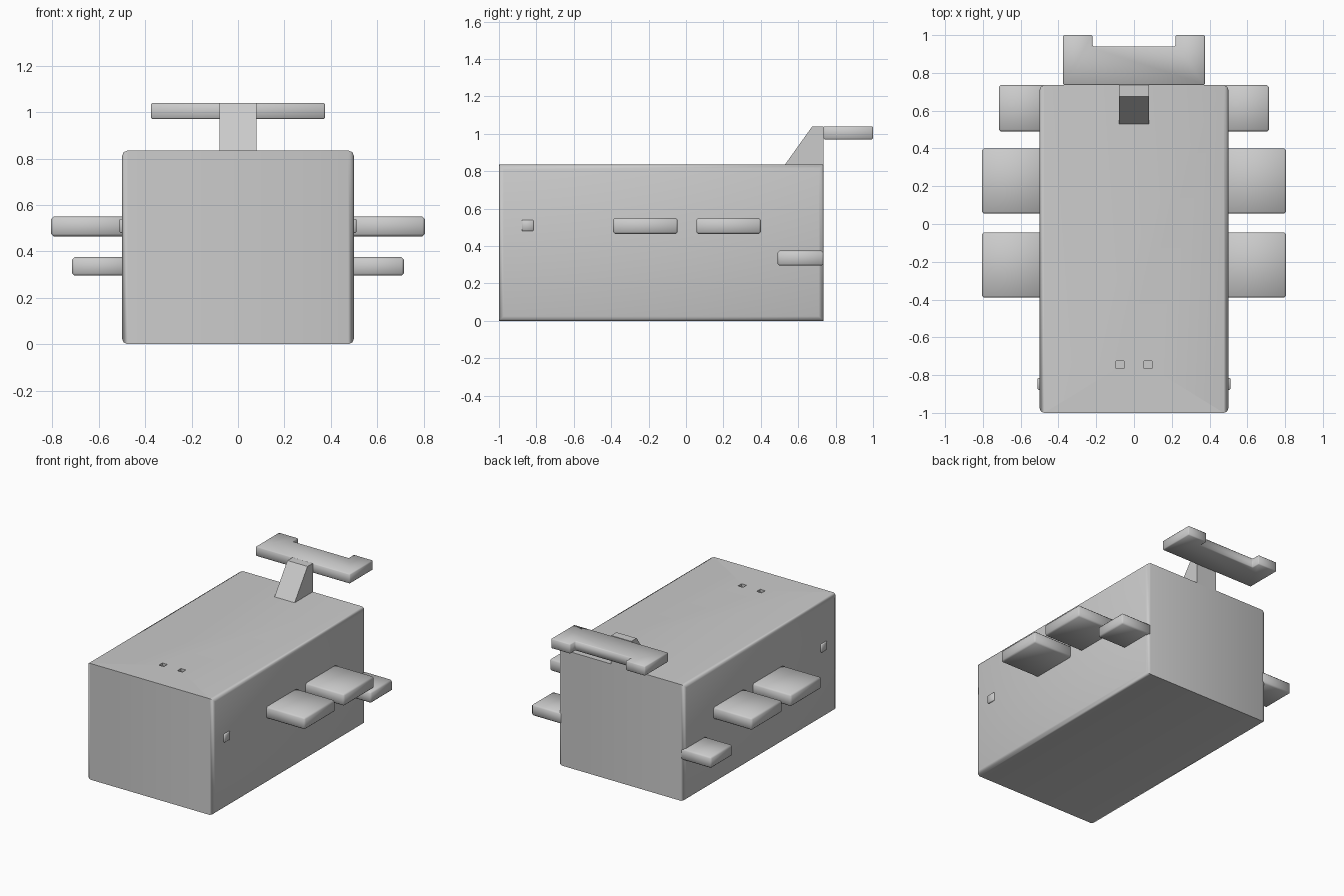
import bpy, bmesh, math

if "Cube" in bpy.data.objects:
    bpy.data.objects.remove(bpy.data.objects["Cube"])

grey = bpy.data.materials.new("plain_grey")
grey.diffuse_color = (0.6, 0.6, 0.6, 1)
grey.use_nodes = True
grey.node_tree.nodes["Principled BSDF"].inputs["Base Color"].default_value = grey.diffuse_color


def prism(name, outline, lo, hi, axis="Z"):
    """Extrude a 2D outline: (x, y) along Z, or (y, z) along X."""
    bm = bmesh.new()
    put = (lambda p, t: (p[0], p[1], t)) if axis == "Z" else (lambda p, t: (t, p[0], p[1]))
    face = bm.faces.new([bm.verts.new(put(p, lo)) for p in outline])
    ext = bmesh.ops.extrude_face_region(bm, geom=[face])
    step = (0, 0, hi - lo) if axis == "Z" else (hi - lo, 0, 0)
    bmesh.ops.translate(bm, vec=step, verts=[g for g in ext["geom"] if isinstance(g, bmesh.types.BMVert)])
    bmesh.ops.recalc_face_normals(bm, faces=bm.faces)
    me = bpy.data.meshes.new(name)
    bm.to_mesh(me)
    bm.free()
    ob = bpy.data.objects.new(name, me)
    bpy.context.collection.objects.link(ob)
    me.materials.append(grey)
    return ob


def box(name, x0, x1, y0, y1, z0, z1):
    return prism(name, [(x0, y0), (x1, y0), (x1, y1), (x0, y1)], z0, z1)


def soften(ob, width, keep=lambda d: True, segments=1):
    """Bevel the edges whose direction passes the rule."""
    bm = bmesh.new()
    bm.from_mesh(ob.data)
    edges = [e for e in bm.edges if keep((e.verts[1].co - e.verts[0].co).normalized())]
    bmesh.ops.bevel(bm, geom=edges, offset=width, segments=segments, profile=0.5, affect="EDGES")
    bm.to_mesh(ob.data)
    bm.free()


# Body: rounded along its long and upright edges
body = box("body", -0.5, 0.5, -1, 0.735, 0, 0.835)
soften(body, 0.025, lambda d: abs(d.x) < 0.5, 2)

# Blowholes: shallow square recesses near the front
for s in (-1, 1):
    cutter = box("blowhole_cutter", s * 0.074 - 0.02, s * 0.074 + 0.02, -0.765, -0.725, 0.815, 0.9)
    cutter.hide_render = True
    cutter.hide_viewport = True
    mod = body.modifiers.new("blowhole", "BOOLEAN")
    mod.operation = "DIFFERENCE"
    mod.object = cutter

# Side fins and eyes, one set per side
for s, side in ((1, "right"), (-1, "left")):
    for name, reach, y0, y1, z0, z1 in (
            ("front_fin", 0.805, -0.39, -0.045, 0.465, 0.55),
            ("middle_fin", 0.805, 0.055, 0.4, 0.465, 0.55),
            ("rear_fin", 0.715, 0.49, 0.735, 0.295, 0.375)):
        x0, x1 = sorted((s * 0.47, s * reach))
        soften(box(f"{side}_{name}", x0, x1, y0, y1, z0, z1), 0.01)
    x0, x1 = sorted((s * 0.48, s * 0.51))
    soften(box(f"{side}_eye", x0, x1, -0.878, -0.815, 0.48, 0.54), 0.004)

# Tail stalk: sloped wedge
prism("tail_stalk", [(0.525, 0.83), (0.735, 0.83), (0.735, 1.04), (0.675, 1.04)], -0.08, 0.08, "X")

# Tail fluke: plate notched at the back
fluke = prism("tail_fluke", [(-0.375, 0.735), (0.375, 0.735), (0.375, 1), (0.22, 1), (0.22, 0.94),
                             (-0.22, 0.94), (-0.22, 1), (-0.375, 1)], 0.97, 1.04)
soften(fluke, 0.006)

# Smooth the soft edges, keep the sharp ones
for ob in bpy.context.collection.objects:
    ob.select_set(not ob.hide_viewport)
bpy.context.view_layer.objects.active = body
bpy.ops.object.shade_smooth_by_angle(angle=math.radians(50))
